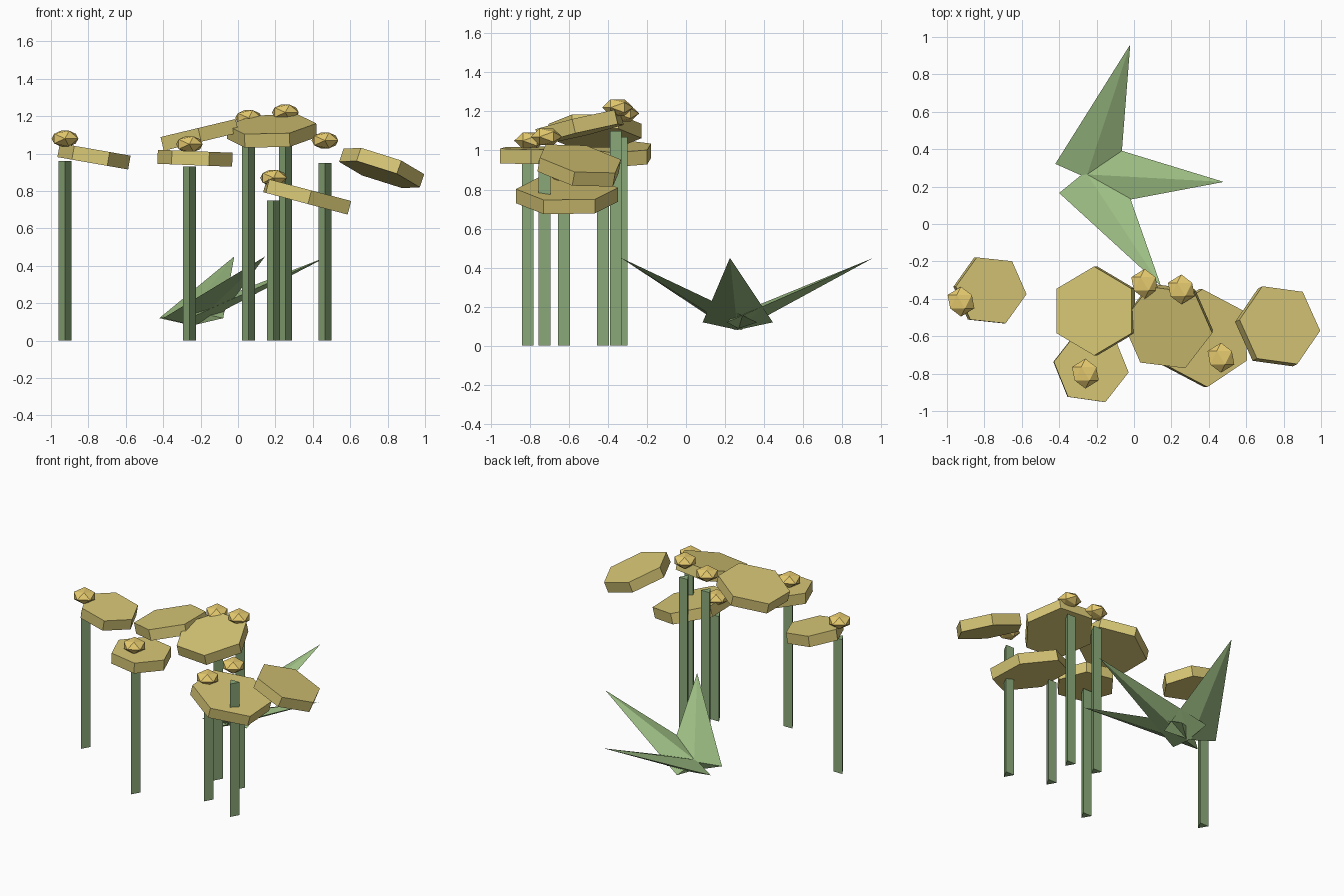
import bpy, bmesh
from math import cos, sin, radians, pi, atan2
from mathutils import Vector, Matrix

if "Cube" in bpy.data.objects:
    bpy.data.objects.remove(bpy.data.objects["Cube"])


def material(name, rgb):
    m = bpy.data.materials.new(name)
    m.diffuse_color = (*rgb, 1)
    m.use_nodes = True
    m.node_tree.nodes["Principled BSDF"].inputs["Base Color"].default_value = m.diffuse_color
    return m


STEM = material("stem_green", (0.27, 0.42, 0.20))
LEAF = material("leaf_green", (0.34, 0.52, 0.23))
PETAL = material("petal_yellow", (0.68, 0.57, 0.18))
BUD = material("bud_gold", (0.80, 0.60, 0.16))


def finish(name, bm, mat):
    bmesh.ops.recalc_face_normals(bm, faces=bm.faces)
    me = bpy.data.meshes.new(name)
    bm.to_mesh(me)
    bm.free()
    me.materials.append(mat)
    ob = bpy.data.objects.new(name, me)
    bpy.context.collection.objects.link(ob)
    return ob


def prism(name, sides, r, z0, z1, phase, matrix, mat):
    """Straight prism whose first corner sits at the phase angle."""
    bm = bmesh.new()
    angles = [radians(phase) + 2 * pi * i / sides for i in range(sides)]
    base = bm.faces.new([bm.verts.new((r * cos(a), r * sin(a), z0)) for a in angles])
    top = bmesh.ops.extrude_face_region(bm, geom=[base], use_keep_orig=True)["geom"]
    bmesh.ops.translate(bm, vec=(0, 0, z1 - z0),
                        verts=[v for v in top if isinstance(v, bmesh.types.BMVert)])
    bm.transform(matrix)
    return finish(name, bm, mat)


# Three-sided stems, each with a squashed bud floating above: x, y, stem height
stems = [(-0.925, -0.415, 0.96), (-0.26, -0.80, 0.93), (0.057, -0.32, 1.07),
         (0.253, -0.35, 1.10), (0.19, -0.615, 0.75), (0.465, -0.715, 0.95)]
for i, (x, y, h) in enumerate(stems, 1):
    prism(f"stem_{i}", 3, 0.04, 0, h, -90, Matrix.Translation((x, y, 0)), STEM)
    bm = bmesh.new()
    bmesh.ops.create_icosphere(bm, subdivisions=1, radius=0.08)
    bm.transform(Matrix.Translation((x, y, h + 0.12)) @ Matrix.Diagonal((1, 1, 0.62, 1))
                 @ Matrix.Rotation(pi / 2, 4, 'X'))
    finish(f"bud_{i}", bm, BUD)

# Tilted hexagonal petal discs: centre, radius, corner angle, slope in x, slope in y
discs = [((-0.77, -0.355, 0.985), 0.193, -6, -0.175, 0.0),
         ((-0.23, -0.765, 0.975), 0.202, -8, -0.04, 0.0),
         ((-0.205, -0.465, 1.10), 0.238, -30, 0.24, 0.0),
         ((0.18, -0.545, 1.12), 0.242, -7, 0.05, 0.24),
         ((0.37, -0.61, 0.77), 0.262, -27, -0.265, 0.0),
         ((0.768, -0.547, 0.923), 0.228, -6, -0.34, -0.175)]
for i, (c, r, phase, sx, sy) in enumerate(discs, 1):
    tilt = Vector((0, 0, 1)).rotation_difference(Vector((-sx, -sy, 1))).to_matrix().to_4x4()
    prism(f"petal_disc_{i}", 6, r, -0.0375, 0.0375, phase, Matrix.Translation(c) @ tilt, PETAL)

# Flat four-sided leaf spikes fanning out from one point
root = Vector((-0.25, 0.265, 0.12))
tips = [(-0.02, 0.96, 0.45), (0.48, 0.225, 0.45), (0.145, -0.333, 0.45)]
for i, tip in enumerate(tips, 1):
    axis = (Vector(tip) - root).normalized()
    side = Vector((0, 0, 1)).cross(axis).normalized()
    up = axis.cross(side)
    bm = bmesh.new()
    ring = [bm.verts.new(root + o) for o in (side * 0.18, up * 0.043, side * -0.18, up * -0.043)]
    point = bm.verts.new(tip)
    bm.faces.new(ring)
    for k in range(4):
        bm.faces.new((ring[k], ring[(k + 1) % 4], point))
    finish(f"leaf_{i}", bm, LEAF)
